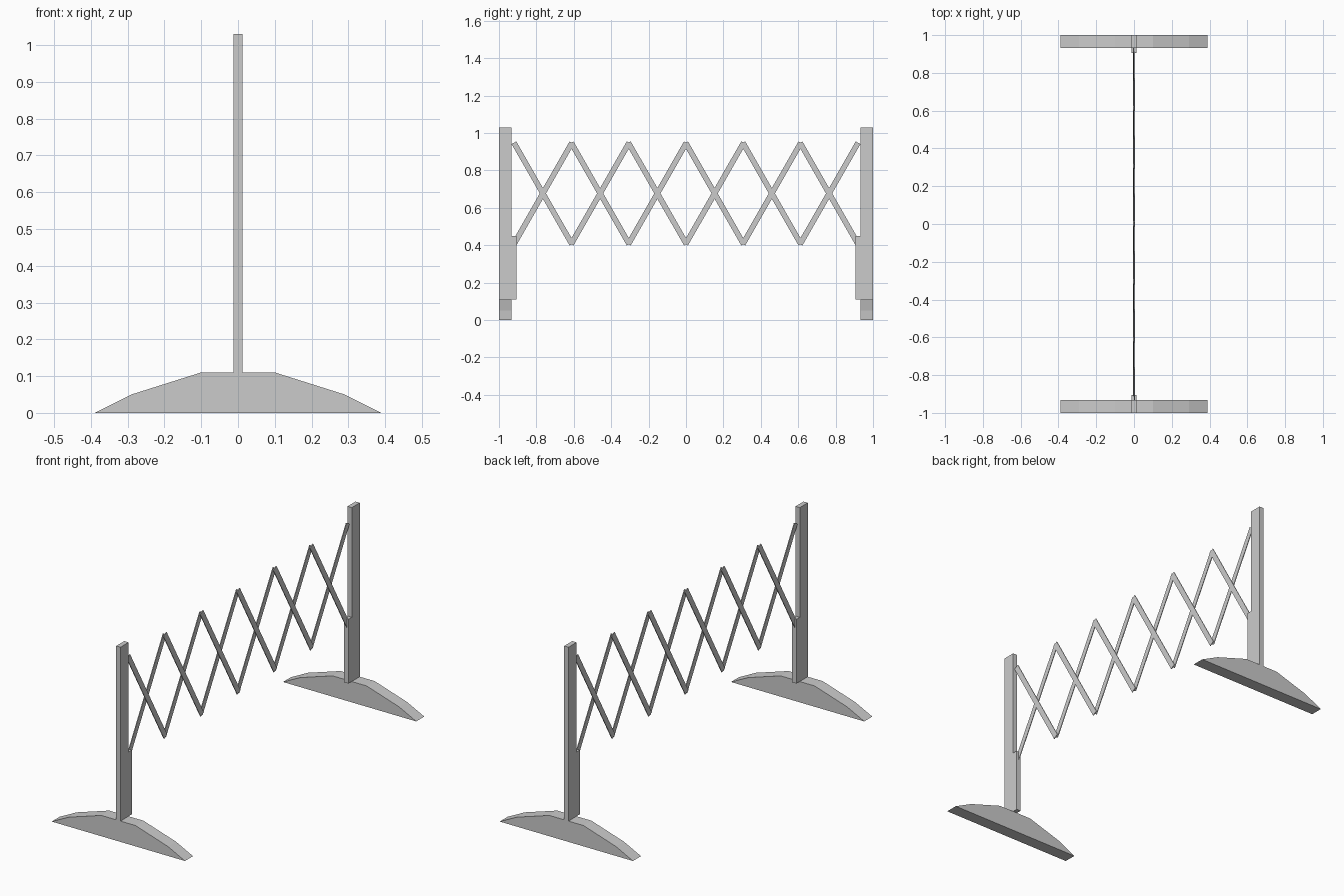
import bpy, bmesh, math

if "Cube" in bpy.data.objects:
    bpy.data.objects.remove(bpy.data.objects["Cube"])


def prism(name, loops, to3d, depth):
    """Extrude closed 2D outlines along the given vector into one mesh object."""
    bm = bmesh.new()
    for pts in loops:
        face = bm.faces.new([bm.verts.new(to3d(*p)) for p in pts])
        new = bmesh.ops.extrude_face_region(bm, geom=[face])["geom"]
        verts = [g for g in new if isinstance(g, bmesh.types.BMVert)]
        bmesh.ops.translate(bm, verts=verts, vec=depth)
    bmesh.ops.recalc_face_normals(bm, faces=bm.faces[:])
    me = bpy.data.meshes.new(name)
    bm.to_mesh(me)
    bm.free()
    ob = bpy.data.objects.new(name, me)
    bpy.context.collection.objects.link(ob)
    return ob


# Feet (profile in xz) and stepped posts (profile in yz), one pair per end
FOOT = [(-.39, 0), (.39, 0), (.29, .05), (.10, .11), (-.10, .11), (-.29, .05)]
POST = [(1, .11), (.905, .11), (.905, .45), (.933, .45), (.933, 1.03), (1, 1.03)]
for side, s in (("front", -1), ("back", 1)):
    prism(side + "_foot", [FOOT], lambda x, z: (x, s, z), (0, -s * .067, 0))
    prism(side + "_post", [POST], lambda y, z: (-.0125, s * y, z), (.025, 0, 0))

# Scissor lattice: two layers of slats crossing at six points
PITCH, HALF_Y, HALF_Z, MID_Z, HALF_W = .306, .155, .271, .677, .0145
length = math.hypot(HALF_Y, HALF_Z)
for name, lean, x0 in (("rising_slats", 1, -.004), ("falling_slats", -1, 0)):
    dy, dz = lean * HALF_Y, HALF_Z
    ny, nz = HALF_W * dz / length, -HALF_W * dy / length
    slats = []
    for i in range(6):
        c = (i - 2.5) * PITCH
        slats.append([(c + a * dy + b * ny, MID_Z + a * dz + b * nz)
                      for a, b in ((-1, -1), (1, -1), (1, 1), (-1, 1))])
    prism(name, slats, lambda y, z: (x0, y, z), (.004, 0, 0))
